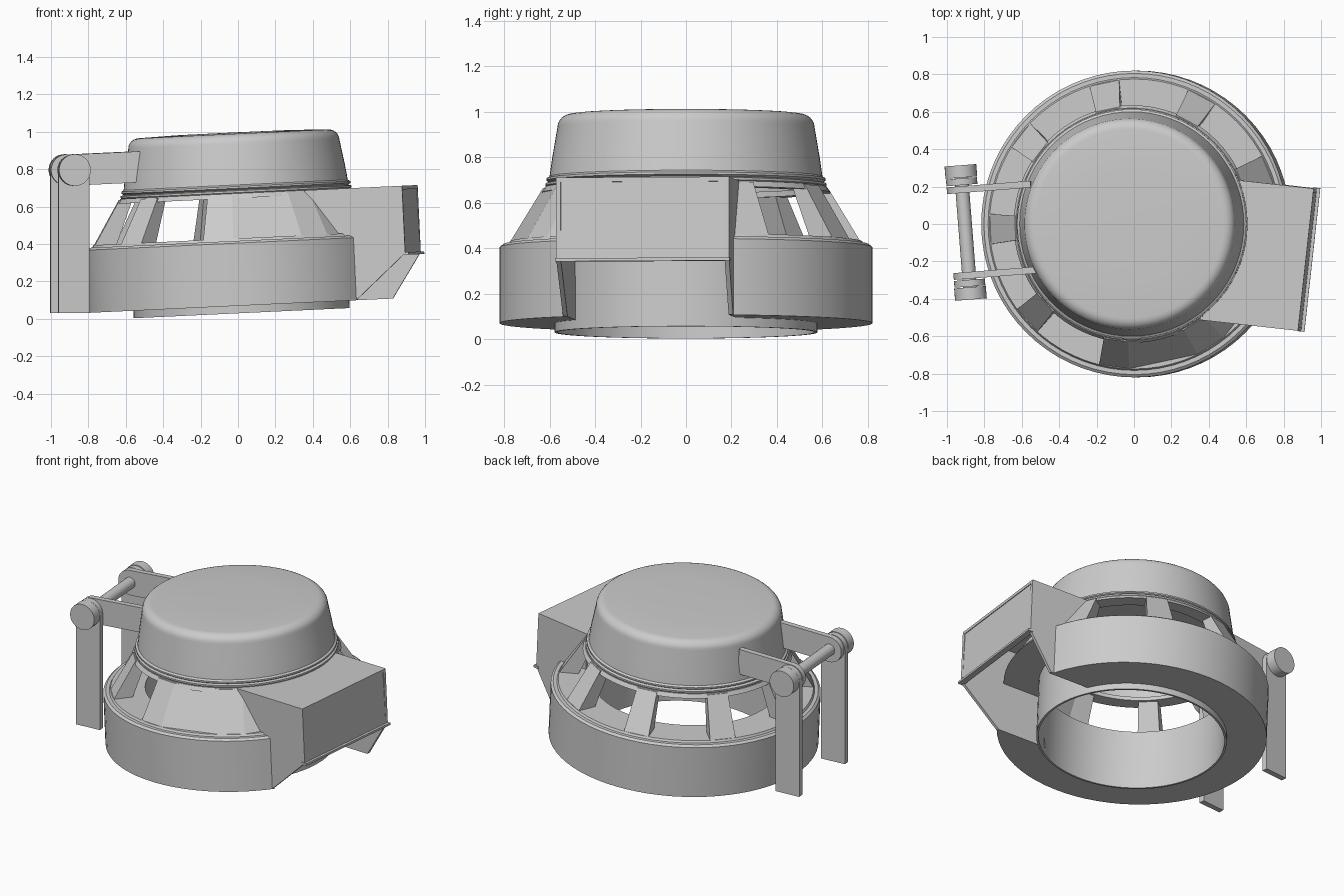
import bpy
import bmesh
from math import cos, sin, pi, radians
from mathutils import Matrix, Vector

cube = bpy.data.objects.get("Cube")
if cube:
    bpy.data.objects.remove(cube, do_unlink=True)

grey = bpy.data.materials.new("plain_grey")
grey.use_nodes = True
grey.diffuse_color = (0.6, 0.6, 0.6, 1)
for node in grey.node_tree.nodes:
    if node.type == "BSDF_PRINCIPLED":
        node.inputs["Base Color"].default_value = (0.6, 0.6, 0.6, 1)

# Whole body leans slightly; the duct and the hinge are also turned about z
BODY = Matrix.Translation((0.02, 0, 0.03)) @ Matrix.Rotation(-0.047, 4, "Y")
DUCT = BODY @ Matrix.Rotation(radians(-6.3), 4, "Z")
HINGE = Matrix.Translation((-0.9, -0.045, 0.795)) @ Matrix.Rotation(radians(4.5), 4, "Z")


def finish(name, bm, matrix):
    bmesh.ops.recalc_face_normals(bm, faces=bm.faces)
    mesh = bpy.data.meshes.new(name)
    bm.to_mesh(mesh)
    bm.free()
    mesh.materials.append(grey)
    obj = bpy.data.objects.new(name, mesh)
    bpy.context.collection.objects.link(obj)
    obj.matrix_world = matrix
    return obj


def smooth(obj, angle=30):
    bpy.ops.object.select_all(action="DESELECT")
    obj.select_set(True)
    bpy.context.view_layer.objects.active = obj
    bpy.ops.object.shade_smooth_by_angle(angle=radians(angle))


def lathe(name, profile, matrix=BODY, steps=72):
    """Spin a closed (radius, height) outline about z."""
    bm = bmesh.new()
    verts = [bm.verts.new((r, 0, z)) for r, z in profile]
    edges = [bm.edges.new((v, verts[i - 1])) for i, v in enumerate(verts)
             if v.co.x + verts[i - 1].co.x > 0]
    bmesh.ops.spin(bm, geom=verts + edges, cent=(0, 0, 0), axis=(0, 0, 1),
                   angle=2 * pi, steps=steps)
    bmesh.ops.remove_doubles(bm, verts=bm.verts, dist=0.0005)
    obj = finish(name, bm, matrix)
    smooth(obj)
    return obj


def add_loft(bm, lower, upper):
    a = [bm.verts.new(p) for p in lower]
    b = [bm.verts.new(p) for p in upper]
    bm.faces.new(a)
    bm.faces.new(b)
    for i in range(len(a)):
        bm.faces.new((a[i - 1], a[i], b[i], b[i - 1]))


def prism(name, points, offset, matrix):
    bm = bmesh.new()
    add_loft(bm, points, [Vector(p) + Vector(offset) for p in points])
    return finish(name, bm, matrix)


# Broad base ring, cut open under the duct
V0, V1, U = -0.47, 0.295, 0.945
ring = lathe("base_ring", [(0.572, 0.04), (0.82, 0.04), (0.82, 0.375),
                           (0.805, 0.387), (0.572, 0.387)])
c0, c1 = V0 + 0.01, V1 - 0.01
cutter = prism("duct_cutter", [(0.2, c0, -0.1), (1.2, c0, -0.1), (1.2, c1, -0.1),
                               (0.2, c1, -0.1)], (0, 0, 0.8), DUCT)
cutter.hide_render = True
mod = ring.modifiers.new("duct_opening", "BOOLEAN")
mod.operation = "DIFFERENCE"
mod.solver = "EXACT"
mod.object = cutter
bpy.context.view_layer.update()
bpy.context.view_layer.objects.active = ring
bpy.ops.object.modifier_apply(modifier=mod.name)
bpy.data.objects.remove(cutter, do_unlink=True)

# Central tube, window sill and upper collar
lathe("inner_tube", [(0.565, 0), (0.578, 0), (0.578, 0.39), (0.565, 0.39)])
lathe("window_sill", [(0.565, 0.375), (0.79, 0.375), (0.775, 0.4), (0.565, 0.4)])
lathe("window_header", [(0.55, 0.615), (0.635, 0.615), (0.62, 0.64), (0.55, 0.64)])

# Nine pillars around a faceted cone, three of the bays filled in
bm = bmesh.new()


def wedge(start, end):
    def quad(inner, outer, z):
        return [(r * cos(radians(t)), r * sin(radians(t)), z)
                for r, t in ((inner, start), (outer, start), (outer, end), (inner, end))]
    add_loft(bm, quad(0.66, 0.78, 0.39), quad(0.56, 0.63, 0.635))


for k in range(9):
    middle = 182 + 40 * k
    wedge(middle - 6, middle + 6)
    if k in (2, 3, 4):
        wedge(middle + 6, middle + 34)
finish("windowed_cone", bm, BODY)

# Domed cap with a grooved rim and a rounded shoulder
shoulder = [(0.505 + 0.06 * cos(t * pi / 12), 0.905 + 0.055 * sin(t * pi / 12))
            for t in range(7)]
lathe("domed_cap", [(0.56, 0.635), (0.61, 0.635), (0.618, 0.645), (0.618, 0.655),
                    (0.6, 0.66), (0.613, 0.668), (0.613, 0.678), (0.6, 0.686),
                    (0.588, 0.77)] + shoulder +
      [(0.3, 0.966), (0, 0.967), (0, 0.935), (0.49, 0.925), (0.54, 0.89)])

# Side duct: top, outer wall, two cheeks and a lip, open underneath
T = 0.02
prism("duct_top", [(0.42, V0, 0.62), (0.57, -0.15, 0.62), (0.57, 0.15, 0.62),
                   (0.55, V1, 0.62), (U, V1, 0.62), (U, V0, 0.62)], (0, 0, T), DUCT)
prism("duct_outer_wall", [(U, V0, 0.28), (U, V1, 0.28), (U - 0.005, V1, 0.64),
                          (U - 0.005, V0, 0.64)], (-T, 0, 0), DUCT)
prism("duct_lip", [(U - T, V0 - 0.004, 0.27), (U + 0.018, V0 - 0.004, 0.27),
                   (U + 0.018, V1 + 0.004, 0.27), (U - T, V1 + 0.004, 0.27)],
      (0, 0, 0.014), DUCT)
for side, v, depth, low_in, low_out, top_in in (
        ("right", V0, T, 0.33, 0.67, 0.42), ("left", V1, -T, 0.49, 0.785, 0.55)):
    prism("duct_cheek_" + side,
          [(low_in, v, 0.04), (low_out, v, 0.04), (U, v, 0.28), (U, v, 0.64),
           (top_in, v, 0.64), (low_in + 0.06, v, 0.4)], (0, depth, 0), DUCT)


# Hinge: round-ended arms and legs, end caps and a cross rod
def strap(name, v, length, direction, matrix):
    """Bar of given length with a rounded pivot end at the origin."""
    points = [(0.083 * cos(t), v - 0.018, 0.083 * sin(t))
              for t in (pi / 2 + pi * i / 16 for i in range(17))]
    points += [(length, v - 0.018, -0.083), (length, v - 0.018, 0.083)]
    smooth(prism(name, points, (0, 0.036, 0),
                 matrix @ Matrix.Rotation(direction, 4, "Y")))


def rod(name, radius, v, length):
    bm = bmesh.new()
    bmesh.ops.create_cone(bm, cap_ends=True, segments=32, radius1=radius,
                          radius2=radius, depth=length)
    place = Matrix.Translation((0, v, 0)) @ Matrix.Rotation(pi / 2, 4, "X")
    smooth(finish(name, bm, HINGE @ place))


for side, s in (("left", 1), ("right", -1)):
    strap("hinge_arm_" + side, 0.23 * s, 0.37, -0.047, HINGE)
    strap("hinge_leg_" + side, 0.272 * s, 0.765, pi / 2, HINGE)
    rod("hinge_cap_" + side, 0.085, 0.327 * s, 0.066)
rod("hinge_rod", 0.037, 0, 0.6)
